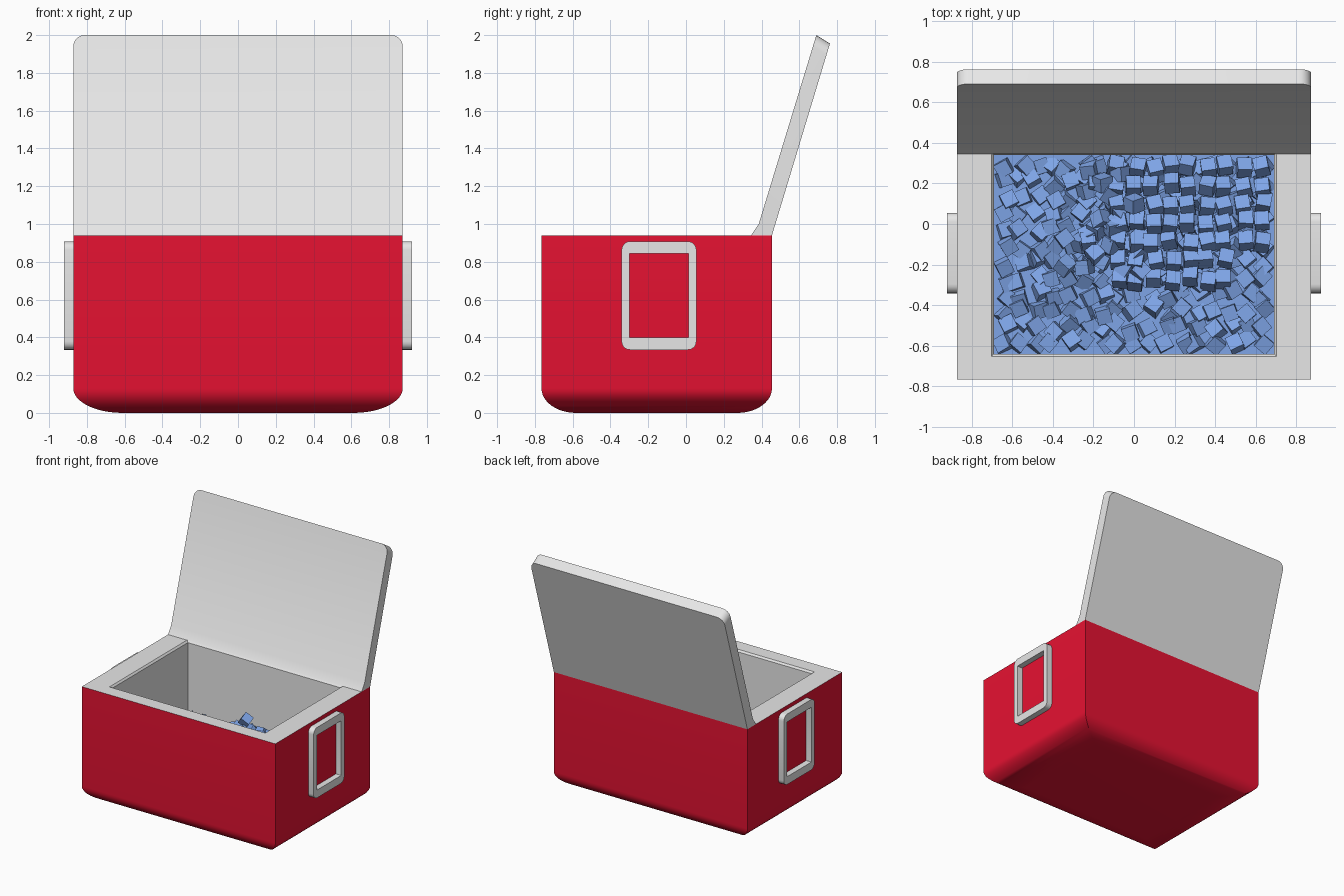
import bpy, bmesh, math, random
from mathutils import Matrix, Vector, Euler

random.seed(4)
old = bpy.data.objects.get("Cube")
if old:
    bpy.data.objects.remove(old, do_unlink=True)


def material(name, rgb):
    m = bpy.data.materials.new(name)
    m.use_nodes = True
    m.diffuse_color = (*rgb, 1)
    bsdf = next(n for n in m.node_tree.nodes if n.type == "BSDF_PRINCIPLED")
    bsdf.inputs["Base Color"].default_value = (*rgb, 1)
    return m


RED = material("red plastic", (0.8, 0.006, 0.032))
WHITE = material("white plastic", (0.8, 0.8, 0.8))
ICE = material("ice blue", (0.21, 0.375, 0.8))


def finish(name, bm, mats, smooth=True):
    bmesh.ops.recalc_face_normals(bm, faces=bm.faces)
    me = bpy.data.meshes.new(name)
    bm.to_mesh(me)
    bm.free()
    for m in mats:
        me.materials.append(m)
    ob = bpy.data.objects.new(name, me)
    bpy.context.collection.objects.link(ob)
    if smooth:
        bpy.ops.object.select_all(action="DESELECT")
        ob.select_set(True)
        bpy.context.view_layer.objects.active = ob
        bpy.ops.object.shade_smooth_by_angle(angle=math.radians(35))
    return ob


def bridge(bm, a, b, mat=0):
    n = len(a)
    for i in range(n):
        f = bm.faces.new((a[i], a[(i + 1) % n], b[(i + 1) % n], b[i]))
        f.material_index = mat


def rectangle(bm, hx, hy, z, cy):
    return [bm.verts.new((sx * hx, cy + sy * hy, z))
            for sx, sy in ((-1, -1), (1, -1), (1, 1), (-1, 1))]


# Box: tapered, rounded base, straight walls, rim and hollow inside
TOP, CY, INNER_Y = 0.94, -0.155, -0.15
bm = bmesh.new()
rings = []
STEPS = 12
for i in range(STEPS + 1):
    t = math.pi / 2 * (1 - i / STEPS)
    s = 1 - 0.3 * (1 - math.cos(t))
    rings.append(rectangle(bm, 0.872 * s, 0.61 * s, 0.13 * (1 - math.sin(t)), CY))
rings.append(rectangle(bm, 0.872, 0.61, TOP, CY))
bm.faces.new(rings[0])
outside = len(rings) - 1
rings.append(rectangle(bm, 0.702, 0.502, TOP, INNER_Y))
rings.append(rectangle(bm, 0.69, 0.49, TOP - 0.015, INNER_Y))
rings.append(rectangle(bm, 0.69, 0.49, 0.2, INNER_Y))
for i in range(len(rings) - 1):
    bridge(bm, rings[i], rings[i + 1], 0 if i < outside else 1)
bm.faces.new(rings[-1]).material_index = 1
finish("cooler_box", bm, [RED, WHITE])

# Open lid: side profile extruded across, upper corners rounded
profile = [(0.455, TOP), (0.345, TOP), (0.385, 1.0), (0.69, 2.0), (0.762, 1.955)]
bm = bmesh.new()
sides = [[bm.verts.new((x, y, z)) for y, z in profile] for x in (-0.872, 0.872)]
bridge(bm, *sides)
for s in sides:
    bm.faces.new(s)
corners = [bm.edges.get((s[3], s[4])) for s in sides]
bmesh.ops.bevel(bm, geom=corners, offset=0.06, segments=6, profile=0.5, affect="EDGES")
finish("open_lid", bm, [WHITE])


# Side handles: flat rounded frames
def rounded_loop(bm, x, hy, hz, r):
    loop = []
    for q, (sy, sz) in enumerate(((1, 1), (-1, 1), (-1, -1), (1, -1))):
        for k in range(6):
            a = math.pi / 2 * (q + k / 5)
            loop.append(bm.verts.new((x, -0.143 + sy * (hy - r) + r * math.cos(a),
                                      0.621 + sz * (hz - r) + r * math.sin(a))))
    return loop


for name, sx in (("left_handle", 1), ("right_handle", -1)):
    bm = bmesh.new()
    loops = [rounded_loop(bm, sx * x, hy, hz, r) for x, hy, hz, r in (
        (0.868, 0.198, 0.287, 0.045), (0.92, 0.198, 0.287, 0.045),
        (0.92, 0.157, 0.223, 0.004), (0.868, 0.157, 0.223, 0.004))]
    for i in range(4):
        bridge(bm, loops[i], loops[(i + 1) % 4])
    finish(name, bm, [WHITE])

# Water surface inside the box
WATER = 0.34
bm = bmesh.new()
bm.faces.new(rectangle(bm, 0.689, 0.489, WATER, INNER_Y))
finish("water_surface", bm, [ICE], False)

# Ice cubes: a loose bed with a raised heap
bm = bmesh.new()


def ice_cube(x, y, z, rot):
    x = max(-0.64, min(0.64, x))
    y = max(-0.59, min(0.29, y))
    place = Matrix.Translation((x, y, z)) @ Euler([math.radians(a) for a in rot]).to_matrix().to_4x4()
    bmesh.ops.create_cube(bm, size=0.072, matrix=place)


def jitter(a):
    return random.uniform(-a, a)


for i in range(17):
    for j in range(12):
        ice_cube(-0.64 + 0.08 * i + jitter(0.025), -0.59 + 0.08 * j + jitter(0.025),
                 WATER + jitter(0.015), (jitter(25), jitter(25), 35 + jitter(20)))
for i in range(9):
    for j in range(7):
        x, y = -0.08 + 0.088 * i, -0.27 + 0.092 * j
        if j < 2 and i > 6:
            continue
        height = 0.07 * max(0, 1 - Vector((x - 0.1, y)).length / 0.4)
        ice_cube(x + jitter(0.015), y + jitter(0.015), WATER + 0.045 + height,
                 (-35 + jitter(10), jitter(10), jitter(14)))
for k in range(40):
    x, y = -0.1 + jitter(0.25), 0.02 + jitter(0.26)
    ice_cube(x, y, WATER + 0.06 + jitter(0.03), (jitter(45), jitter(45), jitter(45)))
ice_cube(0, 0.1, 0.5, (10, 30, 20))
ice_cube(0, 0.1, 0.57, (30, 35, 20))
finish("ice_cubes", bm, [ICE], False)
